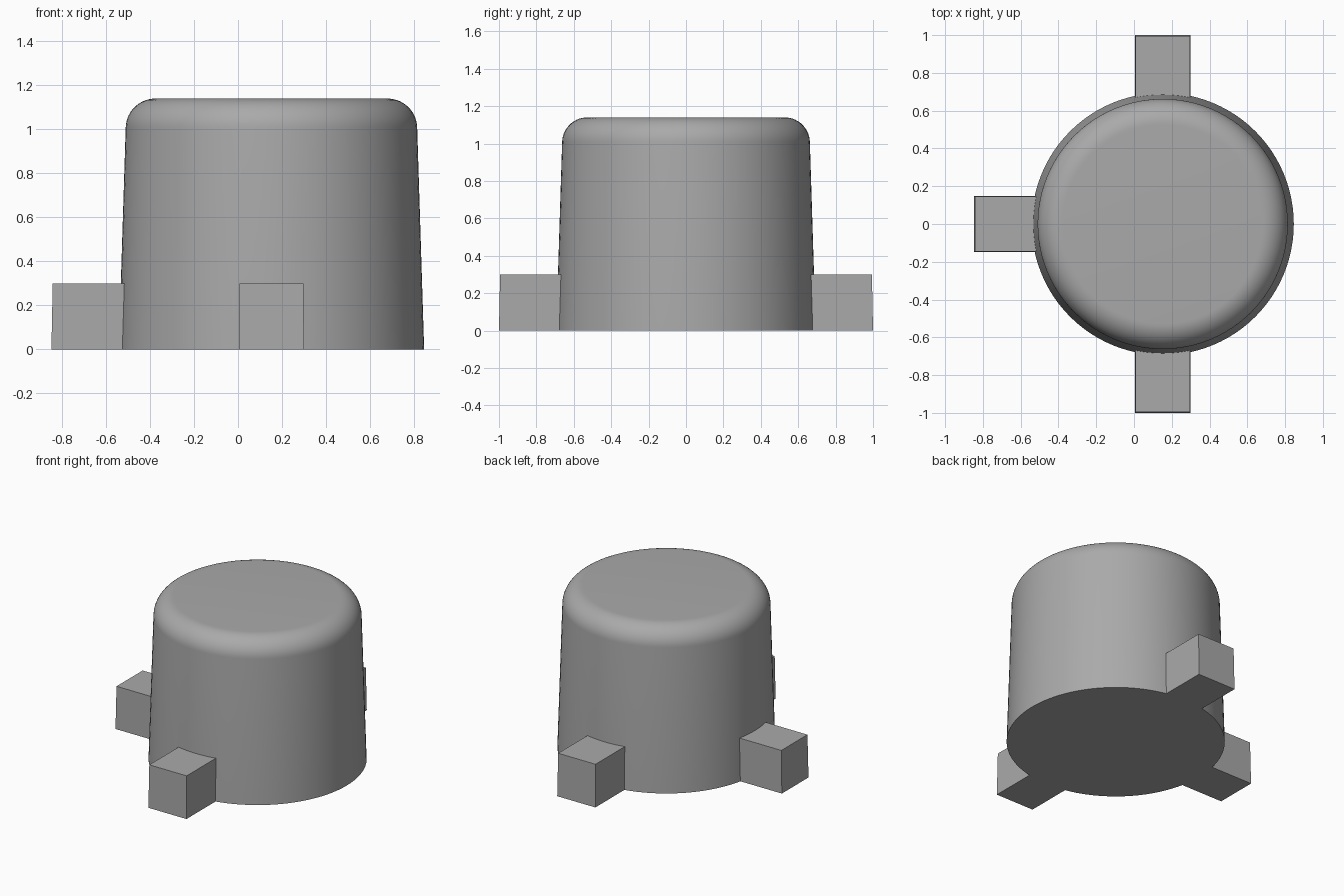
import bpy, bmesh
from math import sin, cos, pi, radians, tan
from mathutils import Matrix

cube = bpy.data.objects.get("Cube")
if cube:
    bpy.data.objects.remove(cube, do_unlink=True)

AXIS_X = 0.152       # centre of the round body
BASE_R, HEIGHT, FILLET = 0.694, 1.14, 0.135
DRAFT = radians(1.8)
SEGMENTS = 96

grey = bpy.data.materials.new("mid_grey")
grey.use_nodes = True
colour = (0.4, 0.4, 0.4, 1)
grey.diffuse_color = colour
grey.node_tree.nodes["Principled BSDF"].inputs["Base Color"].default_value = colour


def make_object(name, bm):
    bmesh.ops.recalc_face_normals(bm, faces=bm.faces)
    mesh = bpy.data.meshes.new(name)
    bm.to_mesh(mesh)
    bm.free()
    obj = bpy.data.objects.new(name, mesh)
    mesh.materials.append(grey)
    bpy.context.collection.objects.link(obj)
    return obj


# Tapered body with a rounded upper rim, lofted from rings
centre_z = HEIGHT - FILLET
centre_r = BASE_R - centre_z * tan(DRAFT) - FILLET / cos(DRAFT)
profile = [(BASE_R, 0)]
for i in range(15):
    a = DRAFT + (pi / 2 - DRAFT) * i / 14
    profile.append((centre_r + FILLET * cos(a), centre_z + FILLET * sin(a)))

bm = bmesh.new()
rings = []
for r, z in profile:
    rings.append([bm.verts.new((AXIS_X + r * cos(2 * pi * k / SEGMENTS),
                                r * sin(2 * pi * k / SEGMENTS), z))
                  for k in range(SEGMENTS)])
for low, high in zip(rings, rings[1:]):
    for k in range(SEGMENTS):
        n = (k + 1) % SEGMENTS
        bm.faces.new((low[k], low[n], high[n], high[k]))
bm.faces.new(rings[0][::-1])
bm.faces.new(rings[-1])
body = make_object("knob_body", bm)


# Three slightly tapered lugs at the foot, merged into the body
def make_lug(name, angle):
    bm = bmesh.new()
    bmesh.ops.create_cube(bm, size=1)
    for v in bm.verts:
        inset = 0.006 if v.co.z > 0 else 0
        side = 1 if v.co.y > 0 else -1
        v.co = (1 - inset if v.co.x > 0 else 0.4,
                side * (0.148 - inset / 2),
                0.3 if v.co.z > 0 else 0)
    bm.transform(Matrix.Translation((AXIS_X, 0, 0)) @ Matrix.Rotation(angle, 4, "Z"))
    return make_object(name, bm)


bpy.context.view_layer.objects.active = body
for name, angle in (("back_lug", pi / 2), ("right_lug", pi), ("front_lug", -pi / 2)):
    lug = make_lug(name, angle)
    union = body.modifiers.new(name, "BOOLEAN")
    union.operation = "UNION"
    union.solver = "EXACT"
    union.object = lug
    bpy.ops.object.modifier_apply(modifier=union.name)
    bpy.data.objects.remove(lug, do_unlink=True)

bpy.ops.object.select_all(action="DESELECT")
body.select_set(True)
bpy.ops.object.shade_smooth_by_angle(angle=radians(30))
